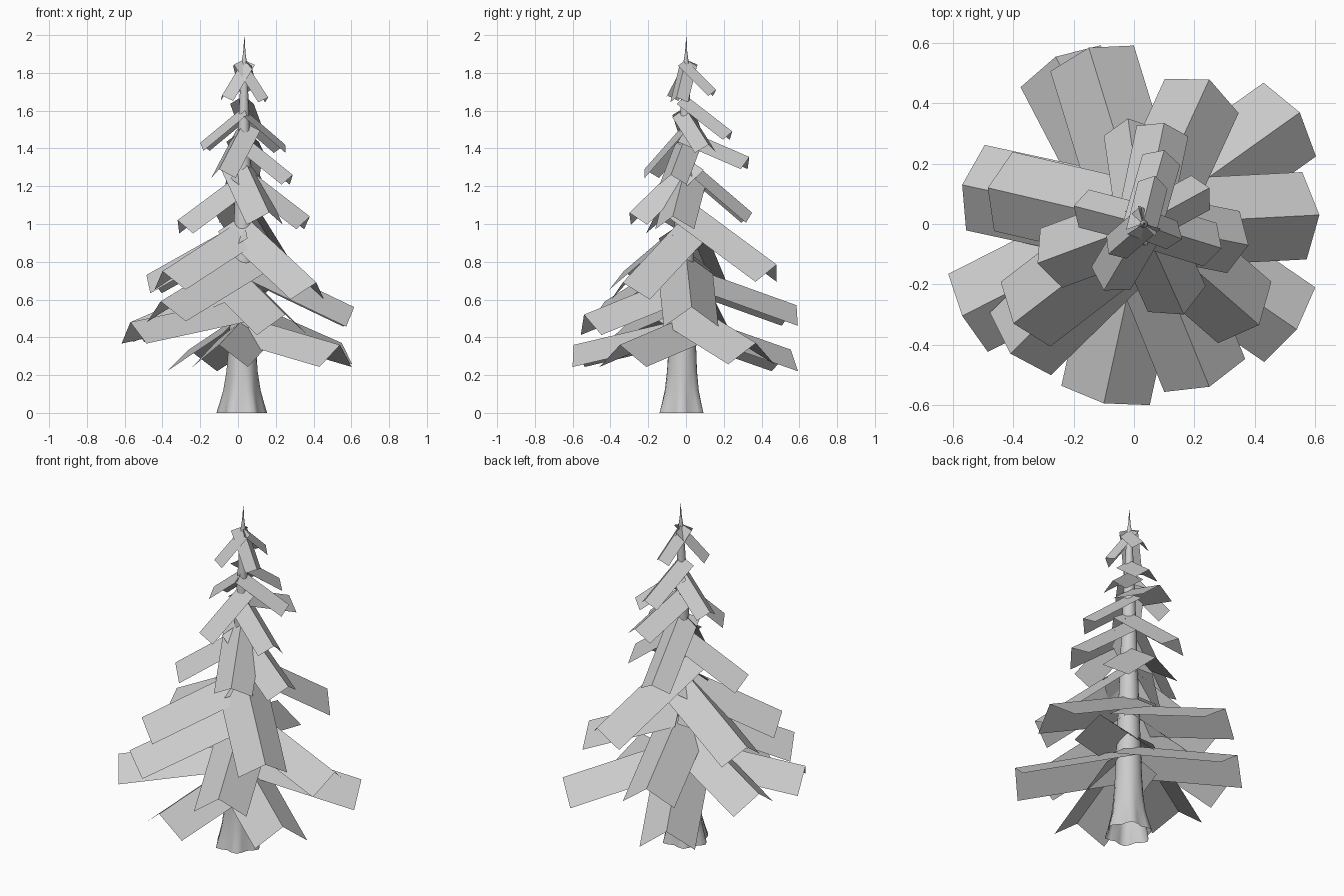
import bpy, bmesh, math
from mathutils import Vector

cube = bpy.data.objects.get("Cube")
if cube:
    bpy.data.objects.remove(cube, do_unlink=True)

grey = bpy.data.materials.new("pale_grey")
grey.use_nodes = True
grey.diffuse_color = (0.6, 0.6, 0.6, 1)
grey.node_tree.nodes["Principled BSDF"].inputs["Base Color"].default_value = (0.6, 0.6, 0.6, 1)


def finish(bm, name):
    mesh = bpy.data.meshes.new(name)
    bm.to_mesh(mesh)
    bm.free()
    mesh.materials.append(grey)
    obj = bpy.data.objects.new(name, mesh)
    bpy.context.collection.objects.link(obj)
    return obj


def branch(name, tip, start_z, width, drop):
    """Roof-shaped card whose ridge runs from the trunk down to the tip."""
    tip, start = Vector(tip), Vector((0.03, 0, start_z))
    along = (tip - start).normalized()
    side = along.cross(Vector((0, 0, 1))).normalized()
    down = along.cross(side)
    if down.z > 0:
        down.negate()
    bm = bmesh.new()
    rows = [[bm.verts.new(p + side * s * width / 2 + down * abs(s) * drop) for p in (start, tip)]
            for s in (-1, 0, 1)]
    for a, b in zip(rows, rows[1:]):
        bm.faces.new((a[0], a[1], b[1], b[0]))
    finish(bm, name)


# Tiers from the ground up: card width, flank drop, then (ridge tip, ridge start height)
tiers = {
    "lowest": (0.30, 0.12, [((.54, -.35, .36), .51), ((-.10, -.595, .36), .50), ((-.26, .555, .335), .53),
                            ((.55, .37, .37), .60)]),
    "low": (0.29, 0.115, [((-.57, -.305, .48), .61), ((.25, -.54, .52), .74), ((.615, .03, .56), .84),
                          ((-.15, .585, .57), .78), ((-.41, -.43, .59), .86), ((-.57, .13, .48), .74)]),
    "middle": (0.27, 0.11, [((-.485, .12, .73), 1.02), ((-.40, -.33, .75), 1.03), ((.415, -.335, .69), 1.05),
                            ((.25, .48, .785), 1.14)]),
    "upper": (0.21, 0.085, [((-.32, -.13, 1.02), 1.28), ((.38, -.07, 1.04), 1.31), ((.165, -.30, 1.06), 1.35)]),
    "upper_back": (0.175, 0.07, [((-.02, .35, 1.06), 1.36), ((.10, .335, 1.355), 1.5)]),
    "high": (0.15, 0.065, [((.29, -.08, 1.26), 1.47), ((-.10, -.22, 1.29), 1.54)]),
    "higher": (0.13, 0.055, [((-.20, .06, 1.43), 1.62), ((.25, .12, 1.42), 1.61), ((.10, .245, 1.49), 1.68)]),
    "top": (0.10, 0.045, [((-.085, -.10, 1.68), 1.87), ((.16, -.05, 1.67), 1.87), ((.07, .16, 1.71), 1.87)]),
}
for tier, (width, drop, cards) in tiers.items():
    for i, (tip, start_z) in enumerate(cards, 1):
        branch(f"{tier}_branch_{i}", tip, start_z, width, drop)

# Tapering trunk with lobed root flare and a pointed top: height, radius, lobe depth
profile = [(0, .12, .12), (.05, .108, .1), (.12, .093, .06), (.22, .081, .02), (.35, .073, 0),
           (.8, .056, 0), (1.3, .039, 0), (1.7, .022, 0), (1.87, .012, 0), (1.91, .006, 0), (1.99, .001, 0)]
SIDES = 24
bm = bmesh.new()
rings = []
for z, r, lobe in profile:
    cx, cy = 0.02 + 0.007 * z, -0.024 + 0.013 * z
    ring = []
    for k in range(SIDES):
        a = math.tau * k / SIDES
        rr = r * (1 + lobe * math.cos(6 * a))
        ring.append(bm.verts.new((cx + rr * math.cos(a), cy + rr * math.sin(a), z)))
    rings.append(ring)
for lower, upper in zip(rings, rings[1:]):
    for k in range(SIDES):
        n = (k + 1) % SIDES
        bm.faces.new((lower[k], lower[n], upper[n], upper[k])).smooth = True
bm.faces.new(rings[-1])
finish(bm, "trunk")
